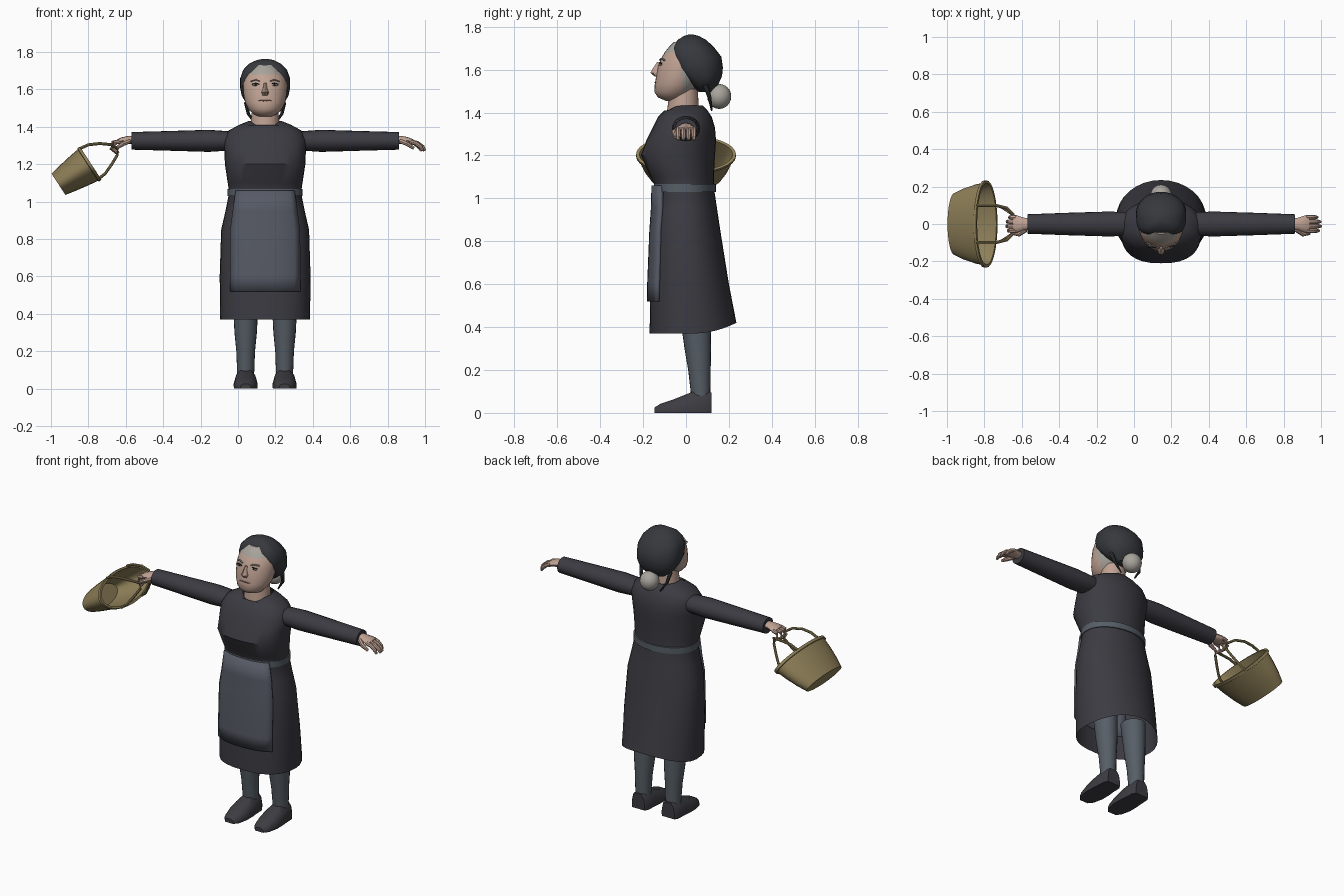
import bpy, bmesh
from math import sin, cos, pi, radians
from mathutils import Vector

cube = bpy.data.objects.get("Cube")
if cube:
    bpy.data.objects.remove(cube, do_unlink=True)

CX = 0.145      # body axis
PARTS = []


def material(name, code):
    rgb = [int(code[i:i + 2], 16) / 255 for i in (0, 2, 4)]
    lin = [c / 12.92 if c < 0.04 else ((c + 0.055) / 1.055) ** 2.4 for c in rgb]
    m = bpy.data.materials.new(name)
    m.use_nodes = True
    m.diffuse_color = (*lin, 1)
    m.node_tree.nodes["Principled BSDF"].inputs["Base Color"].default_value = (*lin, 1)
    return m


DRESS = material("charcoal dress", "3b3b42")
HAIR = material("dark hair", "36383d")
SKIN = material("skin", "c0a293")
GREY = material("grey hair", "a8a39c")
APRON = material("slate apron", "565a65")
STOCKING = material("grey stocking", "565e66")
SHOE = material("dark shoe", "3c3c42")
WICKER = material("wicker", "8e7f58")
DARK = material("eye dark", "2c2626")
LIP = material("lip", "8a625a")


def finish(name, bm, *mats):
    bmesh.ops.recalc_face_normals(bm, faces=bm.faces)
    mesh = bpy.data.meshes.new(name)
    bm.to_mesh(mesh)
    bm.free()
    for m in mats:
        mesh.materials.append(m)
    obj = bpy.data.objects.new(name, mesh)
    bpy.context.collection.objects.link(obj)
    PARTS.append(obj)
    return obj


def loft(name, rings, *mats, caps=True):
    bm = bmesh.new()
    loops = [[bm.verts.new(p) for p in r] for r in rings]
    n = len(loops[0])
    for a, b in zip(loops, loops[1:]):
        for i in range(n):
            j = (i + 1) % n
            bm.faces.new((a[i], a[j], b[j], b[i]))
    if caps:
        bm.faces.new(loops[0])
        bm.faces.new(loops[-1])
    return finish(name, bm, *mats)


def power(t, p):
    return (1 if t >= 0 else -1) * abs(t) ** (2 / p)


def ring(c, u, v, n=16):
    c, u, v = Vector(c), Vector(u), Vector(v)
    return [c + u * cos(2 * pi * i / n) + v * sin(2 * pi * i / n) for i in range(n)]


def level(z, y0, y1, hx, x=CX, n=32, p=2):
    """Horizontal oval from y0 to y1; p squares off the front half."""
    pts = []
    for i in range(n):
        a = 2 * pi * i / n
        q = p if sin(a) < -0.001 else 2
        pts.append(Vector((x + hx * power(cos(a), q),
                           (y0 + y1) / 2 + (y1 - y0) / 2 * power(sin(a), q), z)))
    return pts


def tube(name, pts, radii, mat, n=8):
    pts = [Vector(p) for p in pts]
    rings = []
    for i, p in enumerate(pts):
        d = pts[min(i + 1, len(pts) - 1)] - pts[max(i - 1, 0)]
        q = d.to_track_quat('Z', 'Y')
        r = radii[i] if isinstance(radii, (list, tuple)) else radii
        rings.append(ring(p, q @ Vector((r, 0, 0)), q @ Vector((0, r, 0)), n))
    return loft(name, rings, mat)


def ball(name, c, size, mat, seg=16):
    bm = bmesh.new()
    bmesh.ops.create_uvsphere(bm, u_segments=seg, v_segments=seg // 2, radius=1)
    for v in bm.verts:
        v.co = Vector(c) + Vector(size) * v.co
    return finish(name, bm, mat)


# Dress: one open lofted shell with a raised back hem and a dipped neckline
BODY = [(.37, -.17, .235, .24), (.6, -.165, .2, .243), (.85, -.155, .16, .235),
        (.95, -.148, .145, .212), (1.05, -.14, .13, .192), (1.1, -.165, .13, .2),
        (1.2, -.21, .135, .215), (1.27, -.185, .14, .218), (1.33, -.155, .135, .222),
        (1.38, -.13, .12, .195), (1.41, -.1, .1, .14), (1.432, -.085, .08, .085)]
rings = [level(*b, p=2.5) for b in BODY]
for k, pt in enumerate(rings[0]):
    pt.z += .05 * max(0, sin(2 * pi * k / 32)) ** 2
for k, pt in enumerate(rings[-1]):
    pt.z -= .035 * max(0, -sin(2 * pi * k / 32)) ** 3
loft("dress", rings, DRESS, caps=False)

# Waist belt
loft("belt", [level(z, -.15, .14, .2, p=2.5) for z in (1.03, 1.068)], STOCKING)


# Apron: a thick sheet following the front of the skirt
def skirt_front(x, z):
    for a, b in zip(BODY, BODY[1:]):
        if a[0] <= z <= b[0]:
            t = (z - a[0]) / (b[0] - a[0])
            y0, y1, hx = (a[i] + (b[i] - a[i]) * t for i in (1, 2, 3))
            return (y0 + y1) / 2 - (y1 - y0) / 2 * (1 - (abs(x) / hx) ** 2.5) ** .4


bm = bmesh.new()
sheet = []
for z, half in ((.52, .183), (.6, .183), (.72, .183), (.85, .181), (.95, .168), (1.06, .152)):
    sheet.append([bm.verts.new((CX + half * k / 6, skirt_front(half * k / 6, z) - .005, z))
                  for k in range(-6, 7)])
for a, b in zip(sheet, sheet[1:]):
    for k in range(12):
        bm.faces.new((a[k], a[k + 1], b[k + 1], b[k]))
apron = finish("apron", bm, APRON)
solid = apron.modifiers.new("thickness", 'SOLIDIFY')
solid.thickness = .022
solid.offset = 0

# Neck and head; the hairline turns grey above the brow and at the temples
loft("neck", [level(1.36, -.09, .06, .08), level(1.41, -.088, .06, .078),
              level(1.51, -.075, .055, .068)], SKIN)
head = loft("head", [level(*h) for h in (
    (1.455, -.095, -.03, .035), (1.47, -.13, 0, .065), (1.495, -.147, .03, .09),
    (1.53, -.146, .06, .107), (1.57, -.139, .08, .115), (1.62, -.13, .1, .118),
    (1.655, -.114, .1, .113), (1.68, -.1, .095, .103), (1.705, -.08, .09, .088),
    (1.73, -.055, .07, .06))], SKIN, GREY)
for f in head.data.polygons:
    c = f.center
    if c.z + 1.5 * (c.x - CX) ** 2 > 1.688 or (c.y > -.02 and c.z > 1.5):
        f.material_index = 1

# Nose, eyes, brows and mouth
loft("nose", [level(1.635, -.135, -.1, .008, n=8), level(1.6, -.158, -.1, .013, n=8),
              level(1.585, -.166, -.1, .02, n=8), level(1.568, -.146, -.1, .018, n=8)], SKIN)
for s, side in ((1, "left"), (-1, "right")):
    x = CX + s * .05
    ball(side + "_eye", (x, -.117, 1.624), (.019, .006, .006), GREY)
    ball(side + "_pupil", (x, -.121, 1.625), (.007, .004, .006), DARK, 8)
    tube(side + "_eyelid", [(x - .02, -.12 + .006 * s, 1.628), (x, -.122, 1.634),
                            (x + .02, -.12 + .006 * s, 1.628)], .003, DARK, 6)
    tube(side + "_brow", [(x - s * .022, -.122, 1.645), (x, -.115, 1.652),
                          (x + s * .026, -.1, 1.644)], .004, GREY, 6)
    # Loose ties behind the neck
    tube(side + "_hair_tie", [(CX + s * .1, .09, 1.53), (CX + s * .09, .11, 1.47),
                              (CX + s * .05, .12, 1.41)], [.014, .009, .004], HAIR)
ball("mouth", (CX, -.141, 1.54), (.036, .006, .004), LIP)

# Dark hair cap and bun
loft("hair_cap", [level(*h, p=3.4) for h in (
    (1.495, .06, .12, .06), (1.53, .025, .15, .105), (1.57, -.015, .168, .126),
    (1.61, -.05, .172, .134), (1.66, -.062, .165, .133), (1.705, -.06, .13, .117),
    (1.738, -.04, .095, .085), (1.757, -.01, .06, .045), (1.763, .01, .035, .015))], HAIR)
ball("hair_bun", (CX, .155, 1.475), (.057, .056, .058), GREY, 24)

for s, side in ((1, "left"), (-1, "right")):
    # Sleeve
    loft(side + "_sleeve", [ring((CX + s * d, 0, 1.325), (0, ry, 0), (0, 0, rz), 20)
                            for d, ry, rz in ((.13, .06, .045), (.2, .065, .052), (.3, .066, .059),
                                              (.5, .06, .053), (.715, .052, .047))], DRESS)

    # Hand: relaxed on one side, curled round the basket handle on the other
    def at(d, y, z):
        return (CX + s * (.715 + d), y, z)

    loft(side + "_palm", [ring(at(d, 0, z), (0, ry, 0), (0, 0, rz), 12)
                          for d, ry, rz, z in ((-.02, .028, .022, 1.33), (.02, .034, .021, 1.33),
                                               (.055, .046, .018, 1.325), (.078, .04, .012, 1.32))], SKIN)
    path = [(.06, 1.322), (.1, 1.312), (.128, 1.292), (.14, 1.272)] if s > 0 else \
        [(.06, 1.322), (.1, 1.315), (.108, 1.285), (.08, 1.26)]
    for k in range(4):
        y = -.036 + .024 * k
        short = (.92, 1, .98, .86)[k]
        tube(f"{side}_finger_{k + 1}", [at(d * short if d > .06 else d, y, z) for d, z in path],
             [.012, .012, .011, .007], SKIN)
    tube(side + "_thumb", [at(.01, -.03, 1.325), at(.045, -.055, 1.31), at(.08, -.05, 1.285)],
         [.014, .013, .008], SKIN)

    # Stockinged leg
    lx = CX + s * .104
    loft(side + "_leg", [level(*r, x=lx, n=20) for r in (
        (.07, .025, .113, .045), (.2, .01, .115, .05), (.3, -.007, .117, .06),
        (.5, -.035, .115, .07))], STOCKING)

    # Shoe: cross-sections from toe to heel
    shape = ((-1, 0), (1, 0), (1.02, .3), (.85, .75), (.45, 1), (-.45, 1), (-.85, .75), (-1.02, .3))
    loft(side + "_shoe", [[Vector((lx + w * a, y, h * b)) for a, b in shape] for y, w, h in (
        (-.147, .028, .025), (-.12, .05, .042), (-.06, .063, .062), (0, .063, .086),
        (.035, .059, .1), (.1, .056, .1), (.119, .044, .094))], SHOE)

# Tilted oval basket: outer wall, lip, inner wall and floor
AXIS, ACROSS, LONG = Vector((.838, 0, .545)), Vector((.545, 0, -.838)), Vector((0, 1, 0))
BASE = Vector((-.96, 0, 1.093))
loft("basket", [ring(BASE + AXIS * h, ACROSS * a, LONG * b, 32) for h, a, b in (
    (0, .068, .165), (.06, .08, .19), (.13, .092, .21), (.188, .1, .222), (.19, .106, .233),
    (.206, .106, .233), (.206, .094, .218), (.1, .076, .185), (.015, .06, .15))], WICKER)

# Two arched handles meeting at the hand
for s, side in ((1, "back"), (-1, "front")):
    tube(side + "_handle", [(-.842, s * .1, 1.285), (-.8, s * .1, 1.304), (-.74, s * .1, 1.311),
                            (-.68, s * .085, 1.305), (-.645, s * .05, 1.285), (-.645, s * .048, 1.25),
                            (-.675, s * .07, 1.2), (-.71, s * .092, 1.15), (-.742, s * .1, 1.125)],
         .008, WICKER)

# Smooth shading with crisp creases
bpy.ops.object.select_all(action='DESELECT')
for obj in PARTS:
    obj.select_set(True)
bpy.context.view_layer.objects.active = PARTS[0]
bpy.ops.object.shade_smooth_by_angle(angle=radians(40))
